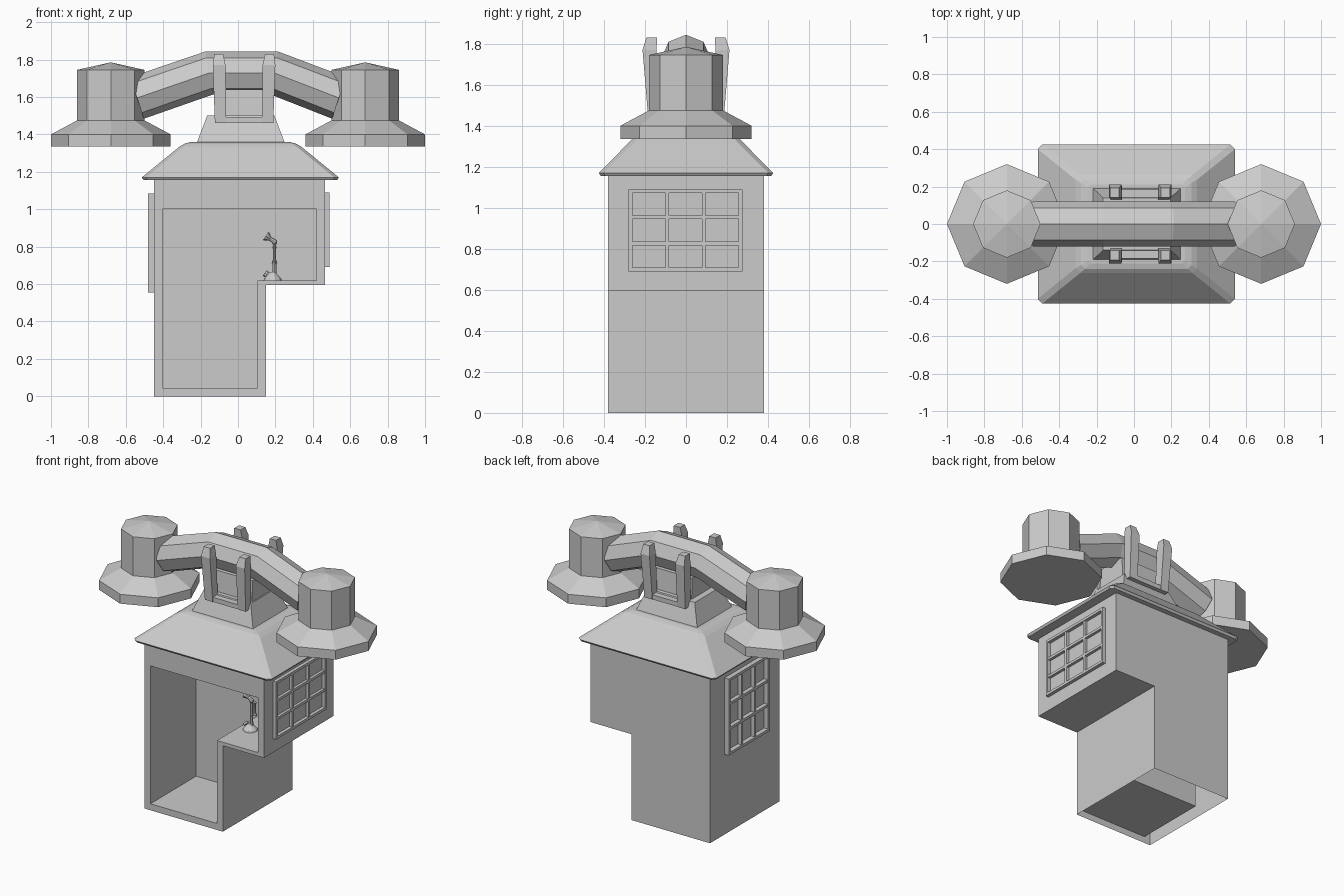
import bpy, bmesh, math
from mathutils import Matrix, Vector

cube = bpy.data.objects.get("Cube")
if cube:
    bpy.data.objects.remove(cube, do_unlink=True)

# One plain grey for everything
grey = bpy.data.materials.new("plain_grey")
grey.use_nodes = True
GREY = (0.6, 0.6, 0.6, 1)
grey.diffuse_color = GREY
grey.node_tree.nodes["Principled BSDF"].inputs["Base Color"].default_value = GREY


def finish(name, bm):
    mesh = bpy.data.meshes.new(name)
    bmesh.ops.recalc_face_normals(bm, faces=bm.faces)
    bm.to_mesh(mesh)
    bm.free()
    mesh.materials.append(grey)
    obj = bpy.data.objects.new(name, mesh)
    bpy.context.collection.objects.link(obj)
    return obj


def loft(name, rings, matrix=Matrix()):
    """Skin a list of matching point rings and cap both ends."""
    bm = bmesh.new()
    rows = [[bm.verts.new(matrix @ Vector(p)) for p in ring] for ring in rings]
    n = len(rows[0])
    for a, b in zip(rows, rows[1:]):
        for i in range(n):
            j = (i + 1) % n
            bm.faces.new((a[i], a[j], b[j], b[i]))
    bm.faces.new(rows[0][::-1])
    bm.faces.new(rows[-1])
    return finish(name, bm)


def rect(cx, cy, z, hx, hy, cut=0):
    """Rectangle ring, optionally with cut corners."""
    pts = []
    for sx, sy in ((1, 1), (-1, 1), (-1, -1), (1, -1)):
        if cut:
            pair = [(cx + sx * hx, cy + sy * (hy - cut), z),
                    (cx + sx * (hx - cut), cy + sy * hy, z)]
            pts += pair if sx * sy > 0 else pair[::-1]
        else:
            pts.append((cx + sx * hx, cy + sy * hy, z))
    return pts


def lathe(name, profile, sides=8, matrix=Matrix()):
    """Turn (radius, height) pairs around z."""
    step = math.tau / sides
    return loft(name, [[(r * math.cos(i * step), r * math.sin(i * step), z)
                        for i in range(sides)] for r, z in profile], matrix)


def box(bm, lo, hi):
    size = [b - a for a, b in zip(lo, hi)]
    mid = [(a + b) / 2 for a, b in zip(lo, hi)]
    bmesh.ops.create_cube(bm, size=1, matrix=Matrix.Translation(mid) @ Matrix.Diagonal((*size, 1)))


# Booth: L-shaped shell, open underneath, with an alcove let into the front
FRONT, BACK, ALCOVE = -0.38, 0.38, 0.12
outer = [(-0.45, 0), (0.15, 0), (0.15, 0.595), (0.465, 0.595), (0.465, 1.165), (-0.45, 1.165)]
inner = [(-0.405, 0.045), (0.105, 0.045), (0.105, 0.62), (0.42, 0.62), (0.42, 1.0), (-0.405, 1.0)]
bm = bmesh.new()
rows = [[bm.verts.new((x, y, z)) for x, z in loop]
        for loop, y in ((outer, BACK), (outer, FRONT), (inner, FRONT), (inner, ALCOVE))]
for k in range(3):
    for i in range(6):
        if k == 0 and i == 0:
            continue  # no underside
        j = (i + 1) % 6
        bm.faces.new((rows[k][i], rows[k][j], rows[k + 1][j], rows[k + 1][i]))
bm.faces.new(rows[0])
bm.faces.new(rows[3])
finish("booth_shell", bm)


# Windows: raised frame with three by three panes
def window(name, x0, x1, y0, y1, z0, z1, bar=0.018):
    bm = bmesh.new()
    for i in range(4):
        y = y0 + (y1 - y0 - bar) * i / 3
        z = z0 + (z1 - z0 - bar) * i / 3
        inset = 0 if i in (0, 3) else 0.004
        a, b = (x0, x1 - inset) if x0 > 0 else (x0 + inset, x1)
        box(bm, (a, y, z0), (b, y + bar, z1))
        box(bm, (a, y0, z), (b, y1, z + bar))
    finish(name, bm)


window("left_window", 0.46, 0.488, -0.28, 0.275, 0.69, 1.09)
window("right_window", -0.482, -0.445, -0.23, 0.22, 0.555, 1.085)

# Hipped roof with softened corners
loft("roof", [rect(0.0125, 0, z, hx, hy, cut) for z, hx, hy, cut in (
    (1.155, 0.517, 0.415, 0.02), (1.17, 0.527, 0.425, 0.025),
    (1.335, 0.325, 0.262, 0.025), (1.352, 0.295, 0.24, 0.02), (1.36, 0.26, 0.21, 0.015))])

# Pedestal and handset rest
loft("pedestal", [rect(0.015, 0, 1.35, 0.237, 0.194), rect(0.015, 0, 1.5, 0.18, 0.14)])
MID = 0.0325
loft("handset_rest", [rect(MID, 0, 1.46, 0.155, 0.115), rect(MID, 0, 1.64, 0.15, 0.1)])

# Cradle: a bar and two tapering prongs on each side
for side, sy in (("front", -1), ("back", 1)):
    loft(side + "_cradle_bar", [rect(MID, sy * 0.158, z, 0.155, 0.026) for z in (1.46, 1.492)])
    for hand, sx in (("right", -1), ("left", 1)):
        loft(f"{side}_{hand}_prong", [
            rect(MID + sx * 0.126, sy * 0.158, 1.46, 0.03, 0.028),
            rect(MID + sx * 0.133, sy * 0.178, 1.77, 0.034, 0.034),
            rect(MID + sx * 0.136, sy * 0.167, 1.83, 0.024, 0.026)])

# Handset handle: octagonal bar bent along the top
path = [(-0.54, 1.595, 0.32), (-0.155, 1.728, 0.16), (0.195, 1.728, -0.16), (0.54, 1.595, -0.32)]
handle = []
for x, z, tilt in path:
    ring = []
    for i in range(8):
        a = i * math.tau / 8
        r = 0.117 * math.sin(a)
        ring.append((x - r * math.sin(tilt), 0.12 * math.cos(a), z + r * math.cos(tilt)))
    handle.append(ring)
loft("handset_handle", handle)

# Ear and mouth pieces
for name, x in (("mouthpiece", -0.68), ("earpiece", 0.68)):
    lathe(name, [(0.32, 1.335), (0.32, 1.40), (0.18, 1.475), (0.18, 1.745), (0.002, 1.785)],
          matrix=Matrix.Translation((x, 0, 0)))

# Small candlestick telephone on the alcove shelf
spot = Matrix.Translation((0.185, -0.13, 0.62))
lathe("small_phone_base", [(0.048, 0), (0.045, 0.01), (0.026, 0.03), (0.014, 0.045)], 10, spot)
lathe("small_phone_stem", [(0.012, 0.03), (0.009, 0.1), (0.012, 0.105), (0.009, 0.11),
                           (0.009, 0.19), (0.014, 0.2), (0.01, 0.215)], 8,
      spot @ Matrix.Translation((0.01, 0, 0)))
lathe("small_phone_mouth", [(0.014, -0.015), (0.011, 0.02), (0.026, 0.045), (0.026, 0.05)], 8,
      spot @ Matrix.Translation((0.005, 0, 0.21)) @ Matrix.Rotation(-1.0, 4, "Y"))
lathe("small_phone_dial", [(0.018, 0), (0.018, 0.015)], 8,
      spot @ Matrix.Translation((-0.03, 0, 0.03)) @ Matrix.Rotation(-0.9, 4, "Y"))
lathe("small_phone_receiver", [(0.016, 0.09), (0.008, 0.11), (0.007, 0.16), (0.012, 0.18)], 8,
      spot @ Matrix.Translation((0.01, 0.035, 0)))
bm = bmesh.new()
box(bm, (0.19, -0.13, 0.77), (0.2, -0.09, 0.78))
finish("small_phone_hook", bm)
